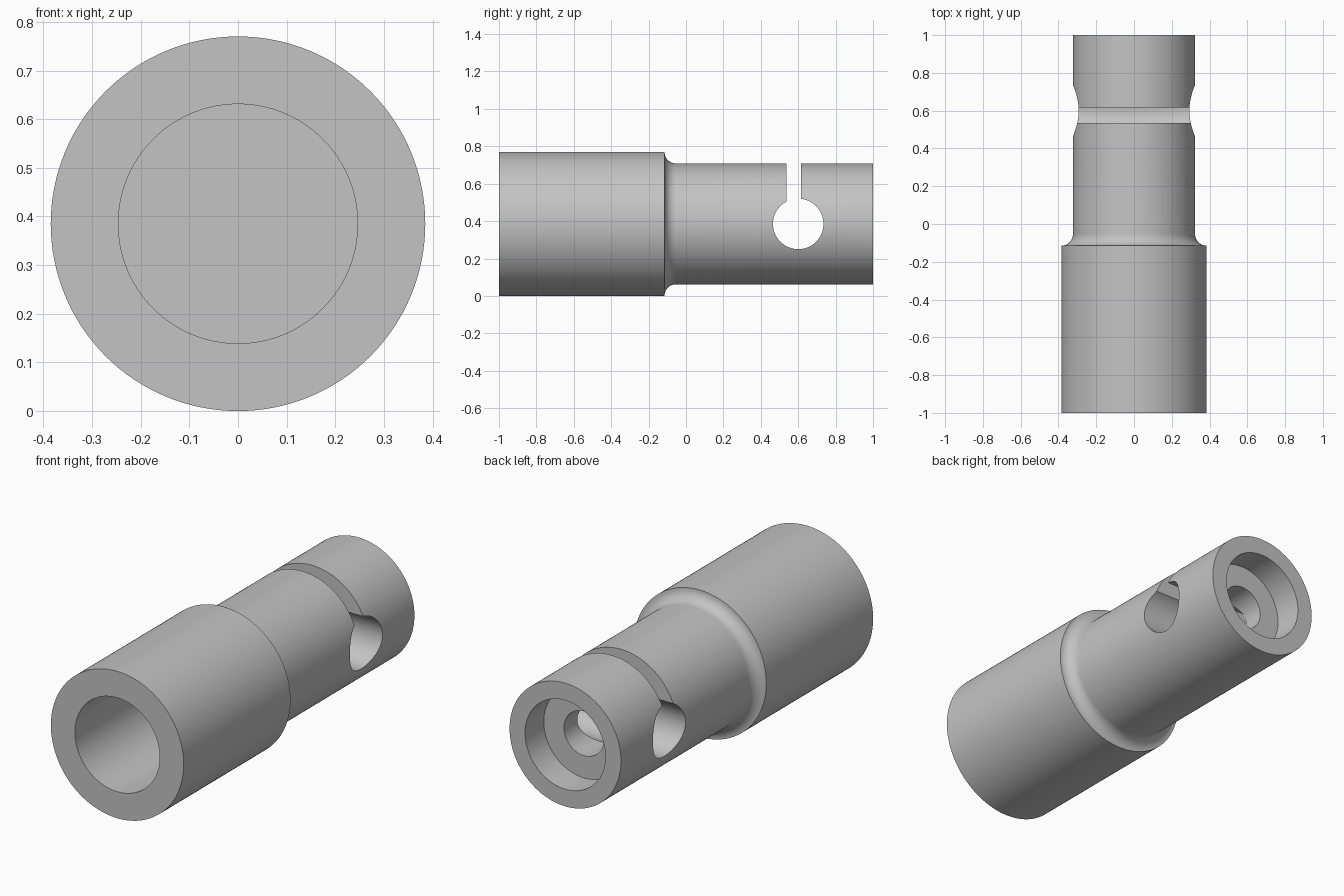
import bpy, bmesh, math
from mathutils import Matrix, Vector

if "Cube" in bpy.data.objects:
    bpy.data.objects.remove(bpy.data.objects["Cube"], do_unlink=True)

AXIS_Z = 0.385
SEGMENTS = 128

grey = bpy.data.materials.new("plain grey")
grey.use_nodes = True
colour = (0.55, 0.55, 0.55, 1)
grey.diffuse_color = colour
grey.node_tree.nodes["Principled BSDF"].inputs["Base Color"].default_value = colour


def make_object(name, bm):
    bmesh.ops.recalc_face_normals(bm, faces=bm.faces[:])
    mesh = bpy.data.meshes.new(name)
    bm.to_mesh(mesh)
    bm.free()
    mesh.materials.append(grey)
    obj = bpy.data.objects.new(name, mesh)
    bpy.context.collection.objects.link(obj)
    return obj


def lathe(name, profile):
    """Revolve (radius, y) points about the long axis."""
    bm = bmesh.new()
    verts = [bm.verts.new((r, y, AXIS_Z)) for r, y in profile]
    edges = [bm.edges.new(pair) for pair in zip(verts, verts[1:])]
    bmesh.ops.spin(bm, geom=verts + edges, cent=(0, 0, AXIS_Z), axis=(0, 1, 0),
                   angle=math.tau, steps=SEGMENTS, use_merge=False)
    bmesh.ops.remove_doubles(bm, verts=bm.verts[:], dist=1e-5)
    return make_object(name, bm)


# Body: blind front bore, wide sleeve, concave fillet, neck, stepped rear bore
sleeve_r, neck_r, shoulder_y = 0.385, 0.323, -0.115
fillet = sleeve_r - neck_r
steps = 12
arc = [(sleeve_r - fillet * math.sin(a), shoulder_y + fillet * (1 - math.cos(a)))
       for a in (math.pi / 2 * i / steps for i in range(steps + 1))]
profile = [(0, shoulder_y), (0.246, shoulder_y), (0.246, -1), (sleeve_r, -1)]
profile += arc
profile += [(neck_r, 1), (0.233, 1), (0.233, 0.845), (0.116, 0.845),
            (0.116, 0.6), (0, 0.6)]
body = lathe("sleeve_body", profile)

# Cross hole cutter, running from side to side
bm = bmesh.new()
bmesh.ops.create_cone(bm, cap_ends=True, segments=96, radius1=0.135, radius2=0.135,
                      depth=1.2, matrix=Matrix.Translation((0, 0.6, AXIS_Z))
                      @ Matrix.Rotation(math.pi / 2, 4, 'Y'))
hole_cutter = make_object("cross_hole_cutter", bm)

# Slot cutter, open at the top and ending in the cross hole
bm = bmesh.new()
bmesh.ops.create_cube(bm, size=1)
bmesh.ops.scale(bm, vec=Vector((1.2, 0.08, 0.5)), verts=bm.verts[:])
bmesh.ops.translate(bm, vec=Vector((0, 0.576, AXIS_Z + 0.25)), verts=bm.verts[:])
slot_cutter = make_object("slot_cutter", bm)

# Cut the hole and slot, then remove the cutters
bpy.ops.object.select_all(action='DESELECT')
bpy.context.view_layer.objects.active = body
body.select_set(True)
for cutter in (hole_cutter, slot_cutter):
    cutter.hide_render = True
    cut = body.modifiers.new(cutter.name, 'BOOLEAN')
    cut.operation = 'DIFFERENCE'
    cut.solver = 'EXACT'
    cut.object = cutter
    bpy.ops.object.modifier_apply(modifier=cut.name)
    bpy.data.objects.remove(cutter, do_unlink=True)

bpy.ops.object.shade_smooth_by_angle(angle=math.radians(30))
